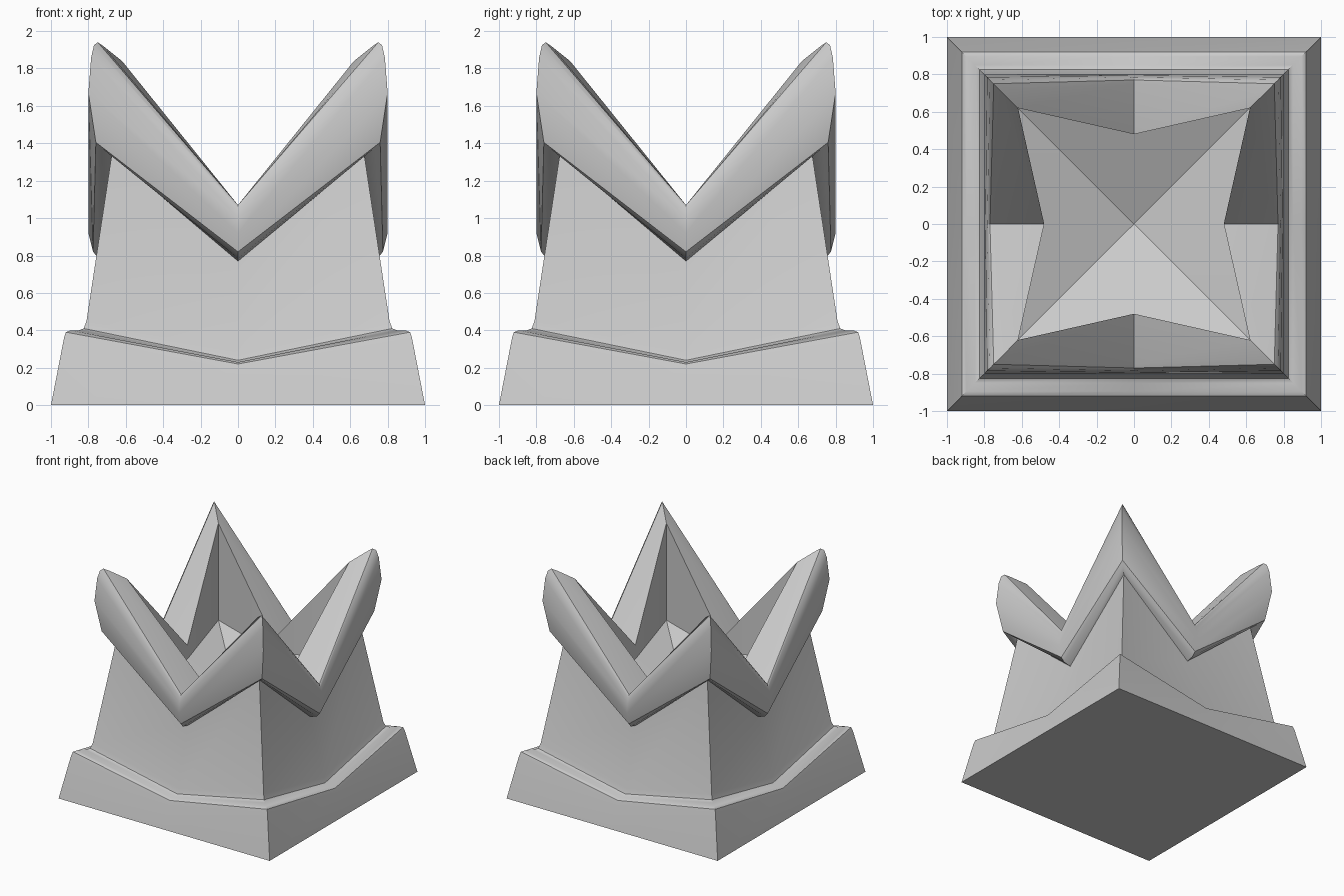
import bpy, bmesh, math

if "Cube" in bpy.data.objects:
    bpy.data.objects.remove(bpy.data.objects["Cube"])

# Each ring: (corner half-width, corner z, side-middle half-width, side-middle z)
BASE = [
    (1.00, 0.00, 1.00, 0.00),
    (0.93, 0.36, 0.93, 0.19),
    (0.92, 0.39, 0.92, 0.22),
    (0.895, 0.40, 0.895, 0.23),
    (0.85, 0.40, 0.85, 0.23),
    (0.825, 0.41, 0.825, 0.24),
]
BODY = [
    (0.81, 0.45, 0.81, 0.28),
    (0.675, 1.34, 0.68, 0.77),
]
RIM = [
    (0.73, 1.375, 0.745, 0.785),
    (0.76, 1.405, 0.775, 0.82),
    (0.80, 1.67, 0.80, 0.92),
    (0.785, 1.86, 0.795, 1.00),
    (0.77, 1.925, 0.785, 1.05),
    (0.75, 1.94, 0.77, 1.07),
    (0.72, 1.92, 0.75, 1.07),
    (0.62, 1.84, 0.48, 1.07),
]
BOWL = [(0.62, 1.01, 0.48, 0.95)]
BOWL_CENTRE_Z = 0.72


def add_ring(bm, corner, corner_z, middle, middle_z):
    verts = []
    for i in range(8):
        a = math.pi / 4 * i
        r, z = (corner * math.sqrt(2), corner_z) if i % 2 else (middle, middle_z)
        verts.append(bm.verts.new((r * math.cos(a), r * math.sin(a), z)))
    return verts


# Loft the base, body, zigzag rim and bowl as one continuous shell
bm = bmesh.new()
rings = [add_ring(bm, *r) for r in BASE + BODY + RIM + BOWL]
for low, high in zip(rings, rings[1:]):
    for i in range(8):
        j = (i + 1) % 8
        bm.faces.new((low[i], low[j], high[j], high[i]))

# Flat underside
bm.faces.new(rings[0][::-1])

# Sunken floor of the bowl
centre = bm.verts.new((0, 0, BOWL_CENTRE_Z))
for i in range(8):
    bm.faces.new((rings[-1][i], rings[-1][(i + 1) % 8], centre))
bmesh.ops.recalc_face_normals(bm, faces=bm.faces)

mesh = bpy.data.meshes.new("pointed_tower")
bm.to_mesh(mesh)
bm.free()
obj = bpy.data.objects.new("pointed_tower", mesh)
bpy.context.collection.objects.link(obj)

# Smooth rounded ledges, crisp edges elsewhere
bpy.context.view_layer.objects.active = obj
obj.select_set(True)
bpy.ops.object.shade_smooth_by_angle(angle=math.radians(30))
